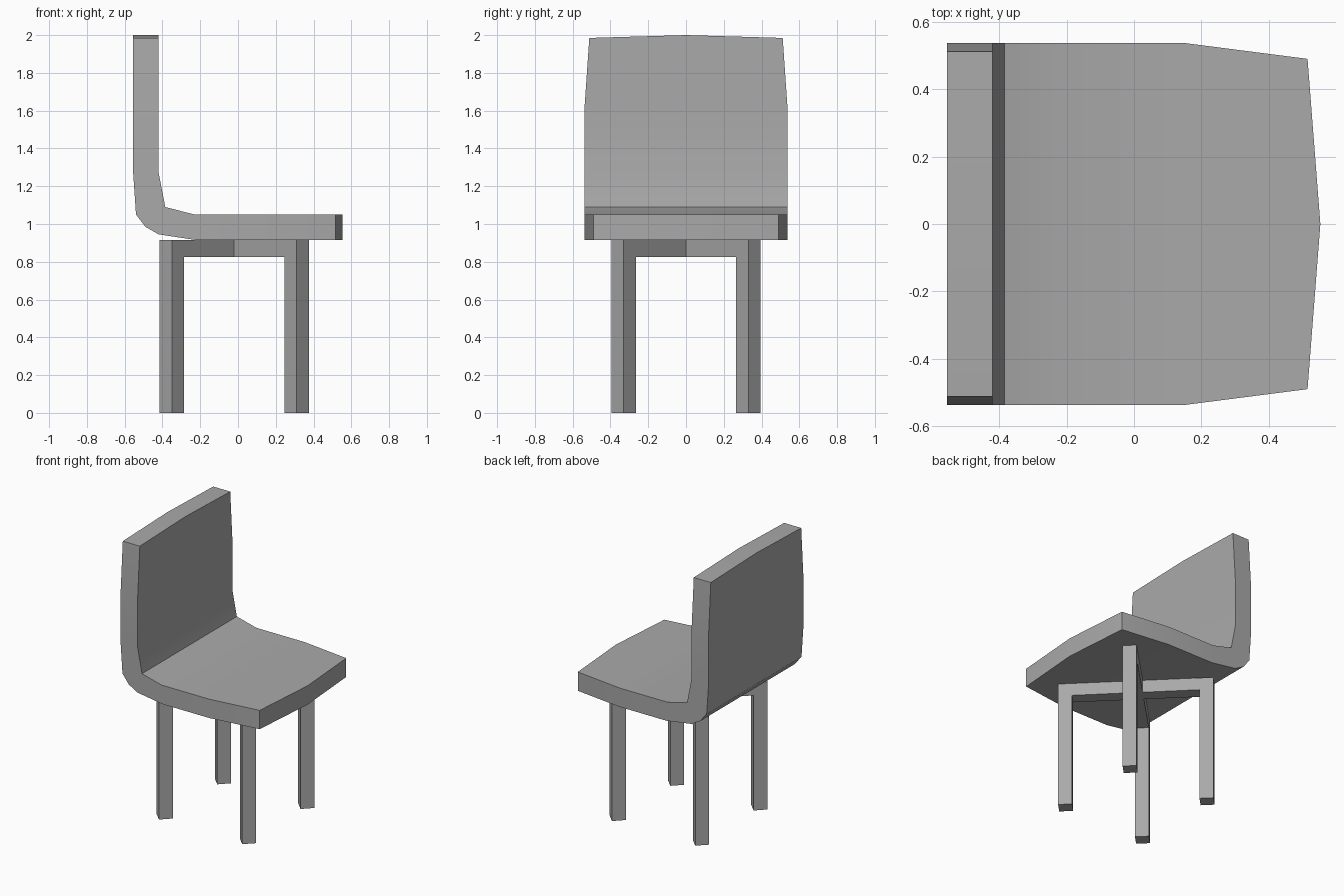
import bpy, bmesh, math

cube = bpy.data.objects.get("Cube")
if cube:
    bpy.data.objects.remove(cube, do_unlink=True)

grey = bpy.data.materials.new("plain_grey")
grey.use_nodes = True
grey.diffuse_color = (0.4, 0.4, 0.4, 1)
grey.node_tree.nodes["Principled BSDF"].inputs["Base Color"].default_value = (0.4, 0.4, 0.4, 1)


def finish(name, bm):
    bmesh.ops.remove_doubles(bm, verts=bm.verts, dist=0.0005)
    bmesh.ops.recalc_face_normals(bm, faces=bm.faces)
    mesh = bpy.data.meshes.new(name)
    bm.to_mesh(mesh)
    bm.free()
    mesh.materials.append(grey)
    obj = bpy.data.objects.new(name, mesh)
    bpy.context.collection.objects.link(obj)
    return obj


# Seat and backrest: one bent slab, swept through stations of
# (outer x, outer z, inner x, inner z, half width)
LOW, HIGH, W = 0.915, 1.05, 0.537
stations = [
    (0.515, LOW, 0.515, HIGH, 0.49),
    (0.15, LOW, 0.15, HIGH, W),
    (-0.22, LOW, -0.23, HIGH, W),
    (-0.42, 0.945, -0.385, 1.09, W),
    (-0.49, 0.985, -0.385, 1.09, W),
    (-0.54, HIGH, -0.385, 1.09, W),
    (-0.555, 1.27, -0.42, 1.27, W),
    (-0.555, 1.62, -0.42, 1.62, W),
    (-0.555, 1.985, -0.42, 1.985, 0.512),
]
bm = bmesh.new()
rings = []
for i, (ox, oz, ix, iz, w) in enumerate(stations):
    # the middle of each free end bows outwards
    bx = 0.038 if i == 0 else 0
    bz = 0.015 if i == len(stations) - 1 else 0
    outer = [(ox, -w, oz), (ox + bx, 0, oz + bz), (ox, w, oz)]
    inner = [(ix, w, iz), (ix + bx, 0, iz + bz), (ix, -w, iz)]
    rings.append([bm.verts.new(p) for p in outer + inner])
for a, b in zip(rings, rings[1:]):
    for k in range(6):
        n = (k + 1) % 6
        bm.faces.new((a[k], a[n], b[n], b[k]))
for r in (rings[0], rings[-1]):
    bm.faces.new((r[0], r[1], r[4], r[5]))
    bm.faces.new((r[1], r[2], r[3], r[4]))
shell = finish("seat_and_backrest", bm)
bpy.ops.object.select_all(action='DESELECT')
shell.select_set(True)
bpy.context.view_layer.objects.active = shell
bpy.ops.object.shade_smooth_by_angle(angle=math.radians(30))

# Legs: two crossed U-shaped frames of square bar
BAR, REACH, RAIL = 0.092, 0.467, 0.825
out, inn = REACH + BAR / 2, REACH - BAR / 2
profile = [(-out, 0), (-inn, 0), (-inn, RAIL), (inn, RAIL),
           (inn, 0), (out, 0), (out, LOW), (-out, LOW)]
for name, angle in (("leg_frame_a", 45), ("leg_frame_b", -45)):
    bm = bmesh.new()
    face = bm.faces.new([bm.verts.new((r, -BAR / 2, z)) for r, z in profile])
    new = bmesh.ops.extrude_face_region(bm, geom=[face])["geom"]
    moved = [v for v in new if isinstance(v, bmesh.types.BMVert)]
    bmesh.ops.translate(bm, verts=moved, vec=(0, BAR, 0))
    frame = finish(name, bm)
    frame.location = (-0.02, 0, 0)
    frame.rotation_euler.z = math.radians(angle)
